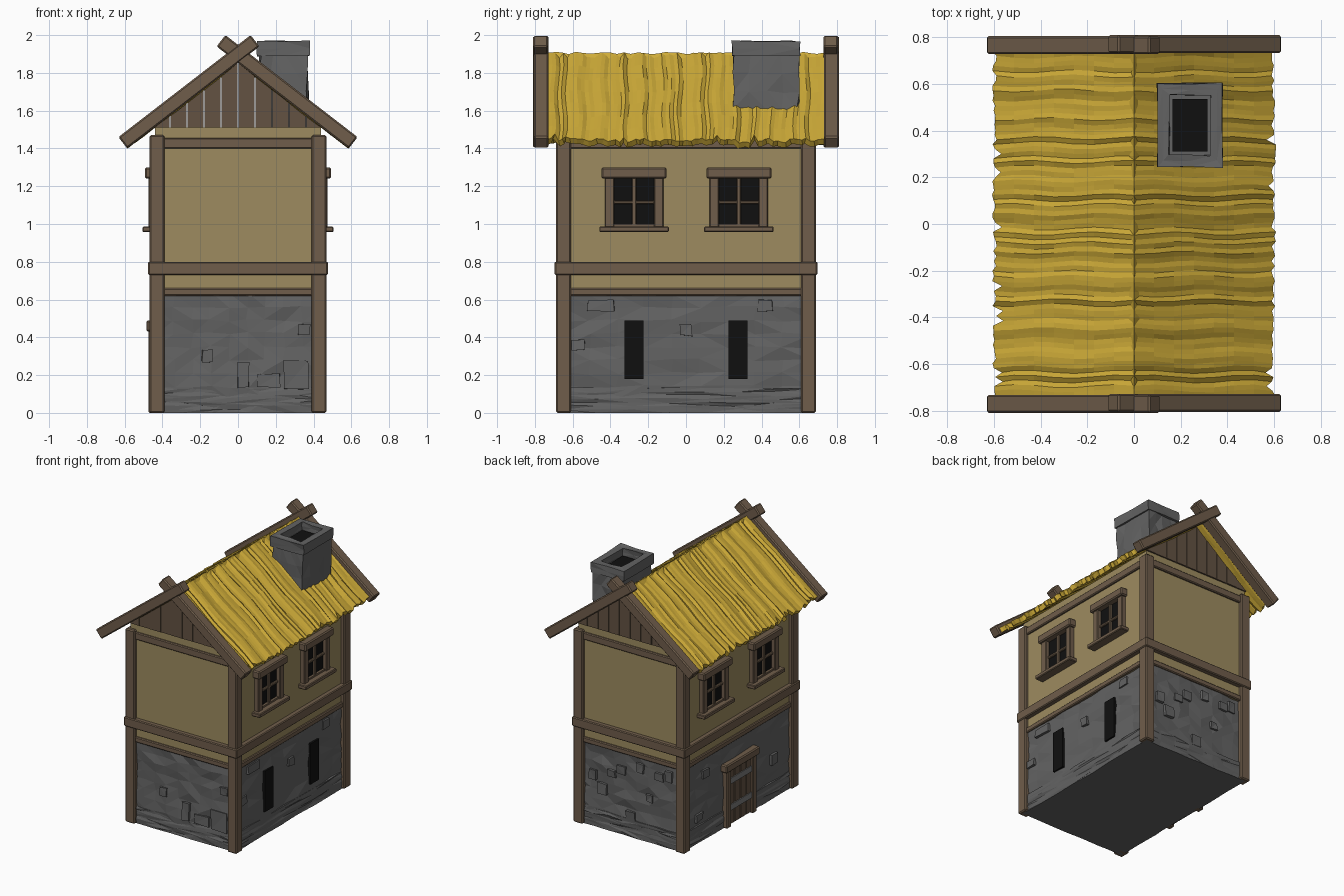
import bpy, bmesh, random
from math import atan2, hypot, sin
from mathutils import Matrix, Vector

if "Cube" in bpy.data.objects:
    bpy.data.objects.remove(bpy.data.objects["Cube"])
random.seed(4)

def mat(name, c):
    m = bpy.data.materials.new(name)
    m.diffuse_color = (*c, 1)
    m.use_nodes = True
    m.node_tree.nodes["Principled BSDF"].inputs["Base Color"].default_value = m.diffuse_color
    return m

WOOD = mat("wood", (0.16, 0.11, 0.07))
PLANK = mat("plank", (0.125, 0.085, 0.055))
PLASTER = mat("plaster", (0.34, 0.26, 0.115))
STONE = mat("stone", (0.125, 0.125, 0.125))
IRON = mat("iron", (0.2, 0.2, 0.2))
BLACK = mat("black", (0.005, 0.005, 0.005))
THATCH = mat("thatch", (0.62, 0.41, 0.04))

def finish(name, bm, m):
    bmesh.ops.recalc_face_normals(bm, faces=bm.faces)
    me = bpy.data.meshes.new(name)
    bm.to_mesh(me)
    bm.free()
    me.materials.append(m)
    ob = bpy.data.objects.new(name, me)
    bpy.context.collection.objects.link(ob)
    return ob

def cube(x, y, z):
    bm = bmesh.new()
    bmesh.ops.create_cube(bm, size=1)
    for v in bm.verts:
        for i, (a, b) in enumerate((x, y, z)):
            v.co[i] = a if v.co[i] < 0 else b
    return bm

def box(name, x, y, z, m, bevel=0.0):
    """Box from min/max ranges, optionally with chamfered edges."""
    x, y, z = sorted(x), sorted(y), sorted(z)
    bm = cube(x, y, z)
    if bevel:
        bmesh.ops.bevel(bm, geom=bm.edges[:], offset=bevel, segments=1, affect='EDGES')
    return finish(name, bm, m)

def roughen(bm, amount):
    for v in bm.verts:
        v.co += Vector([random.uniform(-amount, amount) for _ in range(3)])
    bmesh.ops.triangulate(bm, faces=bm.faces)

def roof_z(x):
    return 1.9 - 0.762 * abs(x)

# Rough stone ground floor with a plinth
bm = cube((-0.437, 0.437), (-0.657, 0.657), (0, 0.63))
bmesh.ops.subdivide_edges(bm, edges=bm.edges, cuts=8, use_grid_fill=True)
roughen(bm, 0.009)
for v in bm.verts:
    if v.co.z < 0.03:
        v.co.z = 0
finish("stone_floor", bm, STONE)
bm = cube((-0.443, 0.443), (-0.663, 0.663), (0, 0.13))
bmesh.ops.subdivide_edges(bm, edges=bm.edges, cuts=6, use_grid_fill=True)
roughen(bm, 0.006)
for v in bm.verts:
    if v.co.z < 0.015:
        v.co.z = 0
finish("stone_plinth", bm, STONE)

# Single stones standing proud of the walls
def stone(side, u, z, w, h):
    t = (u - w / 2, u + w / 2)
    d = (0.41, 0.452) if side in "RL" else (0.63, 0.672)
    s = 1 if side in "RB" else -1
    d = sorted((s * d[0], s * d[1]))
    bm = cube(d, t, (z - h / 2, z + h / 2)) if side in "RL" else cube(t, d, (z - h / 2, z + h / 2))
    roughen(bm, 0.005)
    finish("wall_stone", bm, STONE)

for s in [("F", -.16, .30, .06, .07), ("F", .03, .2, .06, .13), ("F", .16, .17, .12, .07), ("F", .31, .2, .13, .15),
          ("F", .35, .44, .06, .06), ("R", -.45, .57, .14, .06), ("R", 0, .44, .06, .06), ("R", .42, .57, .08, .06),
          ("R", -.57, .36, .07, .06), ("L", .4, .5, .07, .06), ("L", -.42, .3, .07, .07), ("L", .48, .2, .08, .06)]:
    stone(*s)
for i in range(9):
    stone("B", -0.32 + 0.08 * i, random.uniform(0.15, 0.55), random.uniform(.05, .08), random.uniform(.05, .08))

# Plastered upper floor
box("plaster_walls", (-0.44, 0.44), (-0.66, 0.66), (0.62, 1.51), PLASTER)

# Corner posts and horizontal beams
for sx in (-1, 1):
    for sy in (-1, 1):
        box("corner_post", (sx * 0.39, sx * 0.468), (sy * 0.61, sy * 0.688), (0, 1.47), WOOD, 0.008)
for s in (-1, 1):
    for name, z, out in (("lower_beam", (0.62, 0.66), 0), ("belt_beam", (0.73, 0.8), 0.02), ("top_beam", (1.4, 1.455), 0)):
        e = 0.008 if out else -0.06
        box(name + "_side", (s * 0.4, s * (0.456 + out)), (-0.687 - e, 0.687 + e), z, WOOD, 0.006)
        box(name + "_gable", (-0.467 - e, 0.467 + e), (s * 0.62, s * (0.676 + out)), z, WOOD, 0.006)

# Vertical gable planks cut to the roof slope
step = 0.09
for s in (-1, 1):
    for i in range(-6, 6):
        a, b = i * step + 0.002, (i + 1) * step - 0.002
        a, b = max(a, -0.46), min(b, 0.46)
        bm = bmesh.new()
        y = s * (0.668 + random.uniform(0, 0.005))
        f = bm.faces.new([bm.verts.new((px, y, pz)) for px, pz in
                          ((a, 1.51), (b, 1.51), (b, roof_z(b) - 0.02), (a, roof_z(a) - 0.02))])
        r = bmesh.ops.extrude_face_region(bm, geom=[f])
        for v in r["geom"]:
            if isinstance(v, bmesh.types.BMVert):
                v.co.y -= s * 0.03
        finish("gable_plank", bm, PLANK)

# Thatch: a folded rippled sheet, ragged at the eaves
NY, NX = 72, 7
bm = bmesh.new()
rows = []
for j in range(NY + 1):
    y = -0.735 + 1.47 * j / NY
    h = random.uniform(-0.011, 0.009)
    row = []
    for i in range(-NX, NX + 1):
        x = 0.6 * i / NX
        if abs(i) == NX:
            x += (1 if i > 0 else -1) * (random.uniform(-0.012, 0.008) - 0.03 * (random.random() < 0.07))
        wob = 0.007 * sin(abs(i) * 1.3 + j * 0.15) if 0 < j < NY else 0
        row.append(bm.verts.new((x, y + wob, roof_z(x) + h + random.uniform(-0.003, 0.003))))
    rows.append(row)
for r0, r1 in zip(rows, rows[1:]):
    for i in range(2 * NX):
        bm.faces.new((r0[i], r0[i + 1], r1[i + 1], r1[i]))
thatch = finish("thatch_roof", bm, THATCH)
if thatch.data.polygons[0].normal.z < 0:
    thatch.data.flip_normals()
sol = thatch.modifiers.new("thickness", 'SOLIDIFY')
sol.thickness, sol.offset = 0.035, -1

# Ragged ridge roll
bm = bmesh.new()
prev = None
for j in range(41):
    y, w, h = -0.73 + 1.46 * j / 40, random.uniform(0.012, 0.024), random.uniform(1.898, 1.912)
    ring = [bm.verts.new(c) for c in ((-w, y, 1.875), (0, y, h), (w, y, 1.875))]
    if prev:
        for k in range(3):
            bm.faces.new((prev[k], prev[k - 2], ring[k - 2], ring[k]))
    else:
        bm.faces.new(ring)
    prev = ring
bm.faces.new(prev)
finish("thatch_ridge", bm, THATCH)

# Crossed barge boards
a, b = Vector((0.61, 0, 1.43)), Vector((-0.09, 0, 1.97))
L = (b - a).length
for sy in (-1, 1):
    for sx in (-1, 1):
        off = 0.002 * sx
        bo = box("barge_board", (-L / 2, L / 2), (-0.039, 0.039), (-0.038, 0.038), WOOD, 0.008)
        mid = (a + b) / 2
        bo.location = (sx * mid.x, sy * 0.768 + off, mid.z)
        bo.rotation_euler = (0, sx * atan2(b.z - a.z, a.x - b.x), 0)

# Chimney with hollow cap
bm = cube((0.118, 0.368), (0.252, 0.592), (1.5, 1.9))
bmesh.ops.subdivide_edges(bm, edges=bm.edges, cuts=3, use_grid_fill=True)
roughen(bm, 0.009)
finish("chimney_stack", bm, STONE)
bm = cube((0.1, 0.38), (0.243, 0.602), (1.89, 1.968))
top = max(bm.faces, key=lambda f: f.calc_center_median().z)
bmesh.ops.inset_region(bm, faces=[top], thickness=0.072)
r = bmesh.ops.extrude_face_region(bm, geom=[top])
for v in r["geom"]:
    if isinstance(v, bmesh.types.BMVert):
        v.co.z -= 0.06
bmesh.ops.delete(bm, geom=[top], context='FACES_ONLY')
bmesh.ops.subdivide_edges(bm, edges=bm.edges, cuts=1, use_grid_fill=True)
roughen(bm, 0.004)
finish("chimney_cap", bm, STONE)
box("chimney_flue", (0.165, 0.315), (0.31, 0.535), (1.88, 1.918), BLACK)

# Windows, two on each long side
def window(s, y):
    def part(name, d, y0, y1, z, m, bev=0.005):
        box("window_" + name, (s * 0.42, s * d), (y + y0, y + y1), z, m, bev)
    part("glass", 0.444, -0.11, 0.11, (0.99, 1.25), BLACK, 0)
    for k in (-1, 1):
        part("jamb", 0.474, *sorted((k * 0.105, k * 0.155)), (0.98, 1.25), WOOD)
    part("bottom_bar", 0.462, -0.11, 0.11, (0.985, 1.0), WOOD, 0)
    part("mullion", 0.46, -0.012, 0.012, (0.99, 1.245), WOOD)
    part("crossbar", 0.458, -0.108, 0.108, (1.105, 1.125), WOOD)
    part("lintel", 0.493, -0.172, 0.172, (1.24, 1.3), WOOD, 0.008)
    part("sill", 0.505, -0.184, 0.184, (0.957, 0.987), WOOD)

for y in (-0.275, 0.28):
    window(1, y)
for y in (-0.29, 0.31):
    window(-1, y)

# Arrow slits on the right
for y in (-0.275, 0.275):
    box("wall_slit", (0.4, 0.454), (y - 0.05, y + 0.05), (0.18, 0.49), BLACK)

# Door on the left
for i in range(4):
    y = -0.14 + 0.07 * i
    box("door_plank", (-0.42, -0.457), (y + 0.002, y + 0.068), (0.01, 0.44), PLANK, 0.003)
for z in (0.14, 0.34):
    box("door_band", (-0.42, -0.463), (-0.13, 0.13), (z - 0.022, z + 0.022), IRON)
for k in (-1, 1):
    box("door_jamb", (-0.42, -0.473), (k * 0.13, k * 0.18), (0, 0.44), WOOD, 0.006)
box("door_lintel", (-0.42, -0.485), (-0.2, 0.2), (0.43, 0.49), WOOD, 0.008)
